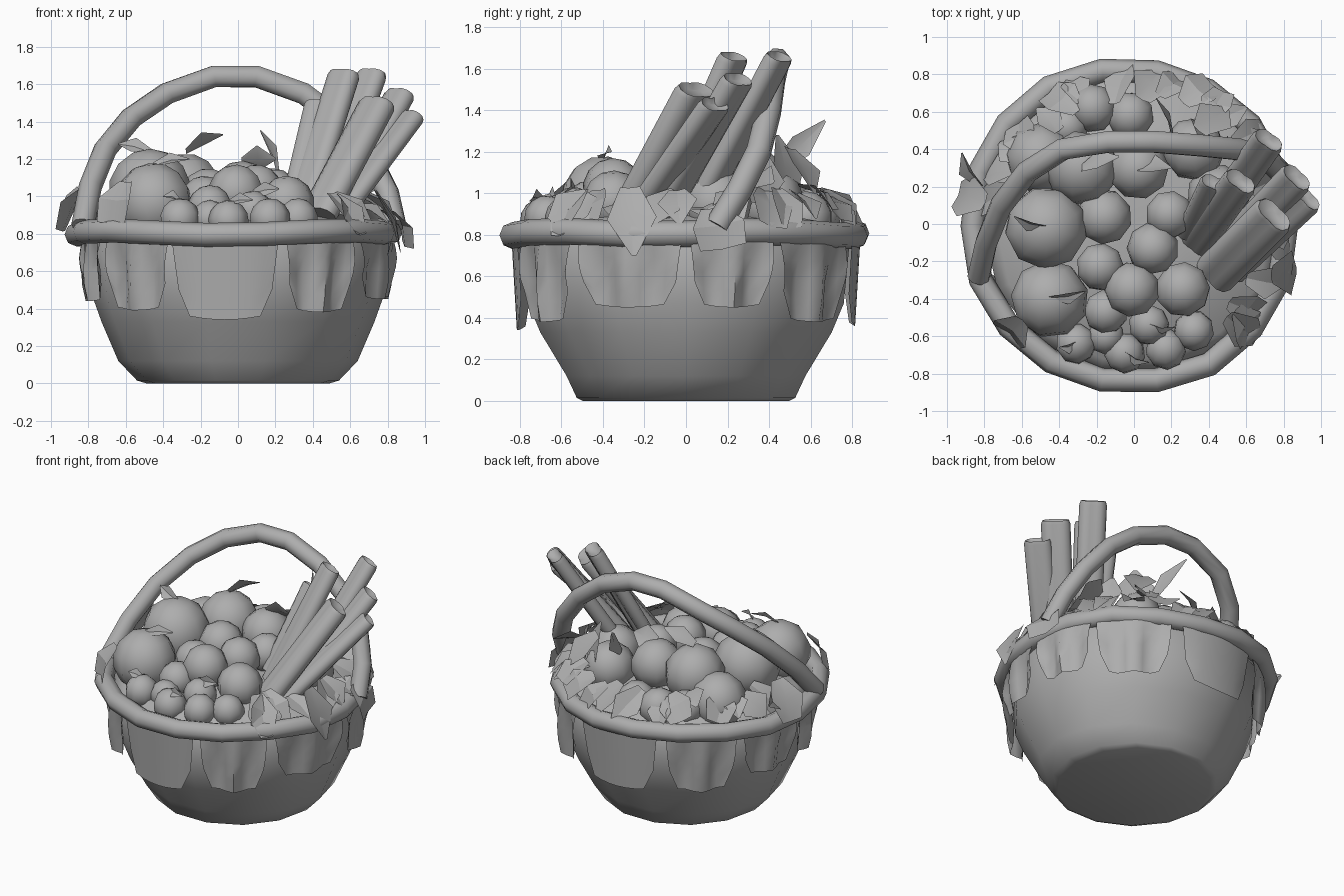
import bpy, bmesh, math, random
from mathutils import Vector, Matrix

if "Cube" in bpy.data.objects:
    bpy.data.objects.remove(bpy.data.objects["Cube"], do_unlink=True)
random.seed(4)

grey = bpy.data.materials.new("plain grey")
grey.use_nodes = True
COLOUR = (0.42, 0.42, 0.42, 1)
grey.diffuse_color = COLOUR
grey.node_tree.nodes["Principled BSDF"].inputs["Base Color"].default_value = COLOUR


def make(name, bm, smooth=50):
    """Turn a bmesh into a named, shaded object."""
    me = bpy.data.meshes.new(name)
    bm.to_mesh(me)
    bm.free()
    ob = bpy.data.objects.new(name, me)
    bpy.context.collection.objects.link(ob)
    me.materials.append(grey)
    bpy.ops.object.select_all(action='DESELECT')
    ob.select_set(True)
    bpy.context.view_layer.objects.active = ob
    bpy.ops.object.shade_smooth_by_angle(angle=math.radians(smooth))


def skin(bm, rings, closed=True, caps=False, loop=False):
    """Bridge equal rows of points with quads."""
    rows = [[bm.verts.new(p) for p in ring] for ring in rings]
    n = len(rows[0])
    pairs = list(zip(rows, rows[1:])) + ([(rows[-1], rows[0])] if loop else [])
    for a, b in pairs:
        for i in range(n if closed else n - 1):
            j = (i + 1) % n
            bm.faces.new((a[i], a[j], b[j], b[i]))
    if caps:
        bm.faces.new(rows[0][::-1])
        bm.faces.new(rows[-1])


def polar(r, deg, z):
    a = math.radians(deg)
    return Vector((r * math.cos(a), r * math.sin(a), z))


def tube(name, path, radius, sides=8, loop=False):
    """Sweep a round section along a path."""
    bm = bmesh.new()
    rings = []
    n = len(path)
    for i, p in enumerate(path):
        before = path[i - 1] if loop or i else p
        after = path[(i + 1) % n] if loop or i < n - 1 else p
        t = (after - before).normalized()
        side = t.cross(Vector((0.1, -0.9, 0.4)) if not loop else Vector((0, 0, 1))).normalized()
        up = side.cross(t)
        rings.append([p + radius * (side * math.cos(k * math.tau / sides) +
                                    up * math.sin(k * math.tau / sides)) for k in range(sides)])
    skin(bm, rings, caps=not loop, loop=loop)
    bmesh.ops.recalc_face_normals(bm, faces=bm.faces)
    make(name, bm, 75)


# Basket bowl, slightly oval low down, with a flat underside and a mounded filling
bm = bmesh.new()
profile = [(.49, .51, 0), (.54, .54, .015), (.64, .59, .12), (.73, .72, .33), (.78, .78, .47),
           (.81, .81, .78), (.74, .74, .85), (.3, .3, .93)]
skin(bm, [[polar(1, k * 360 / 14, z) * Vector((1, 1, 0)).length / math.sqrt(2) @ Matrix.Diagonal((rx, ry, 1))
           for k in range(14)] for rx, ry, z in profile], caps=True)
make("basket_bowl", bm, 60)

# Thick rim, slightly uneven
rim = [polar(0.845 + random.uniform(-0.012, 0.012), k * 20, 0.805 + 0.012 * math.sin(k * 1.3))
       + Vector((-0.025, -0.01, 0)) for k in range(18)]
tube("basket_rim", rim, 0.064, loop=True)

# Arched handle leaning towards the back
handle = [(-.83, -.28, .84), (-.79, -.1, 1.05), (-.71, .1, 1.25), (-.57, .28, 1.42), (-.38, .4, 1.55),
          (-.13, .44, 1.64), (.1, .44, 1.64), (.35, .42, 1.55), (.55, .4, 1.4), (.71, .35, 1.2),
          (.8, .26, 1.02), (.84, .15, .84)]
tube("basket_handle", [Vector(p) for p in handle], 0.062)


def flap(name, angle, half, low, folded):
    """Hanging cloth scallop that stands clear of the bowl."""
    bm = bmesh.new()
    rows = []
    for j in range(5):
        v = j / 4
        row = []
        for i in range(9):
            u = i / 4 - 1
            reach = 1 - 0.08 * u * u - (0.3 if abs(u) == 1 else 0)
            r = 0.84 - 0.025 * v
            if folded:
                r += 0.035 * math.sin(v * math.pi * 0.8) * math.cos(u * math.pi * 2) - 0.01 * u * u
            row.append(polar(r, angle + u * half * (1 - 0.1 * v), 0.77 - (0.77 - low) * v * reach))
        rows.append(row)
    skin(bm, rows[::-1], closed=False)
    make(name, bm, 60)


for i, (angle, half, low, folded) in enumerate([
        (-95, 20, .34, False), (-57, 15, .38, True), (-20, 18.5, .45, True), (16, 14.5, .45, True),
        (50, 17, .38, True), (92, 20, .36, False), (132, 16, .38, True), (167, 16, .44, True),
        (-164, 12, .44, True), (-132, 15.5, .39, True)]):
    flap(f"cloth_flap_{i + 1}", angle, half, low, folded)


def fruit(name, x, y, z, r):
    """Faceted round fruit with a random turn."""
    bm = bmesh.new()
    bmesh.ops.create_uvsphere(bm, u_segments=9, v_segments=7, radius=r)
    turn = Matrix.Rotation(random.uniform(0, 1), 4, 'Z') @ Matrix.Rotation(random.uniform(-.3, .3), 4, 'X')
    bmesh.ops.transform(bm, matrix=Matrix.Translation((x, y, z)) @ turn, verts=bm.verts)
    make(name, bm, 60)


# Large fruit, then medium fruit, then berries along the front
fruits = {
    "large_fruit": [(-.45, -.4, .97, .21), (-.47, -.02, 1.03, .225), (-.5, .35, .92, .19),
                    (-.28, .3, 1.03, .2), (.02, .3, 1.02, .17), (.32, .4, .96, .17), (.45, .15, .95, .17)],
    "medium_fruit": [(-.16, .04, 1.0, .15), (-.18, -.23, .98, .13), (-.01, -.35, 1.02, .15),
                     (.1, -.13, 1.03, .14), (.19, .05, 1.02, .13), (.26, -.35, .96, .15),
                     (-.15, -.47, .94, .12), (-.22, .62, .9, .13), (-.36, .52, .89, .12), (-.02, .58, .88, .13)],
    "berry": [(-.31, -.64, .88, .11), (-.05, -.69, .87, .11), (.17, -.67, .88, .11), (.08, -.54, .92, .11),
              (.32, -.57, .88, .11), (-.15, -.6, .88, .1)]}
for kind, spots in fruits.items():
    for i, spot in enumerate(spots):
        fruit(f"{kind}_{i + 1}", *spot)


def stick(name, top, base, r):
    """Rolled bark stick: a two-lobed section with hollow ends."""
    bm = bmesh.new()
    top, base = Vector(top), Vector(base)
    quat = (top - base).to_track_quat('Z', 'Y')

    def ring(centre, scale):
        pts = []
        for k in range(16):
            a = k * math.tau / 16
            q = r * scale * (0.84 + 0.28 * math.cos(2 * a))
            pts.append(centre + quat @ Vector((q * math.cos(a), q * math.sin(a), 0)))
        return pts
    skin(bm, [ring(base, 1), ring(top.lerp(base, 0.03), 1), ring(top, 0.9),
              ring(top.lerp(base, 0.03), 0.5)], caps=True)
    make(name, bm, 60)


for i, s in enumerate([((.57, .23, 1.66), (.33, -.1, .9), .085), ((.72, .45, 1.66), (.44, .05, .9), .08),
                       ((.75, .05, 1.5), (.43, -.27, .9), .105), ((.87, .25, 1.55), (.52, -.12, .9), .085),
                       ((.93, .14, 1.43), (.52, -.24, .88), .08), ((.43, .22, 1.5), (.3, -.06, .95), .07)]):
    stick(f"bark_stick_{i + 1}", *s)


def leaf(bm, base, tip, width, lift=0.04, flare=0.1):
    """Angular leaf facing up and outward, creased along its middle."""
    base, tip = Vector(base), Vector(tip)
    along = tip - base
    facing = Vector((base.x, base.y, 0)).normalized() + Vector(
        (random.uniform(-.4, .4), random.uniform(-.4, .4), 0.6))
    side = along.cross(facing).normalized()
    bow = side.cross(along).normalized() * lift
    rows = []
    for t, w in ((0, 0.4), (0.5, 1), (1, flare)):
        c = base + along * t + bow * 4 * t * (1 - t)
        rows.append([c - side * w * width / 2, c - bow * w * 0.6, c + side * w * width / 2])
    skin(bm, rows, closed=False)


# Leaf clusters around the rim: angle, height and count
for i, (angle, z, count) in enumerate([(168, .97, 2), (-40, .96, 2), (-17, .95, 2), (3, .92, 2),
                                       (24, .93, 2), (46, 1.0, 3), (66, .95, 2),
                                       (86, .97, 2), (118, .96, 2), (144, .95, 2)]):
    bm = bmesh.new()
    for k in range(count):
        a = angle + (k - (count - 1) / 2) * 10
        start = polar(random.uniform(.64, .72), a + random.uniform(-9, 9), z + random.uniform(0, .1))
        end = polar(random.uniform(.83, .87), a, z - random.uniform(.04, .16))
        leaf(bm, start, end, random.uniform(.16, .24), flare=random.choice((0.1, 0.7)))
    make(f"rim_leaves_{i + 1}", bm, 25)

# Side leaves drooping beyond the rim
bm = bmesh.new()
leaf(bm, (-.8, .12, 1.06), (-.95, .16, .82), .24, flare=.6)
leaf(bm, (-.82, .2, .95), (-.92, .38, 1.0), .14)
leaf(bm, (.74, -.27, 1.03), (.87, -.25, .7), .24)
leaf(bm, (.82, .12, .93), (.91, .18, .74), .26, flare=.9)
leaf(bm, (-.6, -.52, 1.08), (-.68, -.6, .86), .22, flare=.9)
leaf(bm, (.5, -.5, 1.02), (.66, -.62, .8), .2, flare=.4)
make("drooping_leaves", bm, 25)

# Leaves on the fruit and inside the back of the basket
bm = bmesh.new()
for base, tip, w in [((-.47, -.02, 1.24), (-.64, .04, 1.28), .09), ((-.45, -.4, 1.17), (-.26, -.36, 1.2), .08),
                     ((-.28, .3, 1.24), (-.08, .36, 1.33), .12), ((.22, .42, 1.1), (.12, .67, 1.35), .12),
                     ((.02, .3, 1.18), (.2, .3, 1.2), .16), ((.08, -.54, 1.02), (.22, -.55, 1.04), .08),
                     ((-.31, -.64, .98), (-.4, -.66, 1.0), .07), ((-.05, -.69, .97), (.08, -.74, .98), .07),
                     ((.4, .5, .95), (.36, .44, 1.28), .24), ((.35, .5, 1.22), (.5, .62, 1.0), .22),
                     ((.55, .35, .95), (.5, .38, 1.2), .22), ((-.4, .5, 1.03), (-.52, .62, .98), .16),
                     ((.55, .3, 1.05), (.75, .42, 1.05), .2)]:
    leaf(bm, base, tip, w, 0.03)
make("fruit_leaves", bm, 40)
